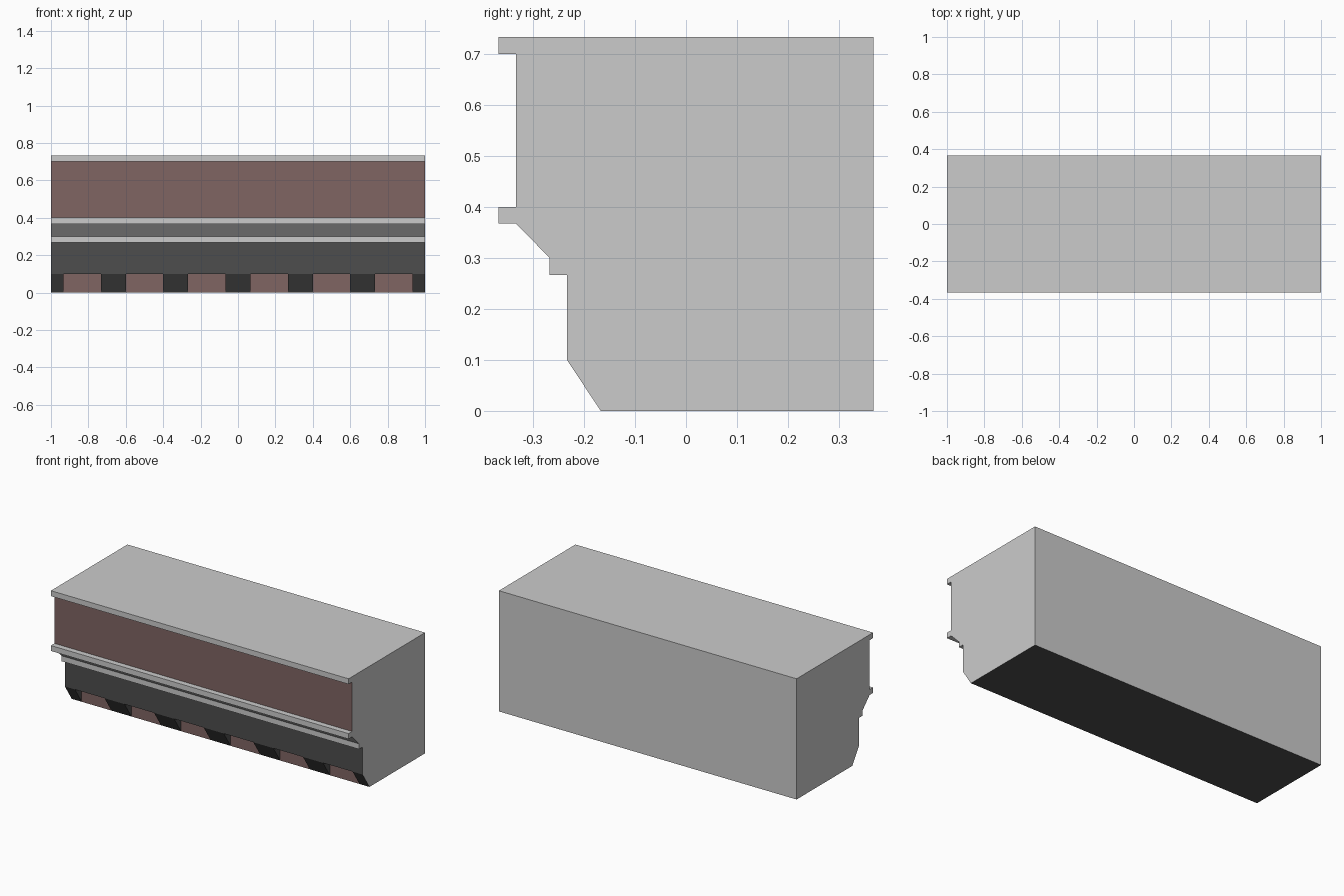
import bpy, bmesh

if "Cube" in bpy.data.objects:
    bpy.data.objects.remove(bpy.data.objects["Cube"])


def material(name, rgb):
    m = bpy.data.materials.new(name)
    m.diffuse_color = (*rgb, 1)
    m.use_nodes = True
    m.node_tree.nodes["Principled BSDF"].inputs["Base Color"].default_value = m.diffuse_color
    return m


STONE = material("grey_stone", (0.8, 0.8, 0.8))
DARK = material("dark_trim", (0.075, 0.075, 0.075))
BROWN = material("brown_panel", (0.216, 0.13, 0.123))
MATS = [STONE, DARK, BROWN]


def prism(name, profile, x0, x1, cap0=STONE, cap1=STONE):
    """Extrude (y, z, material of the edge to the next point) along x; None leaves a side open."""
    bm = bmesh.new()
    a = [bm.verts.new((x0, y, z)) for y, z, _ in profile]
    b = [bm.verts.new((x1, y, z)) for y, z, _ in profile]
    bm.faces.new(a[::-1]).material_index = MATS.index(cap0)
    bm.faces.new(b).material_index = MATS.index(cap1)
    n = len(profile)
    for i, (_, _, mat) in enumerate(profile):
        if mat:
            j = (i + 1) % n
            bm.faces.new((a[i], a[j], b[j], b[i])).material_index = MATS.index(mat)
    mesh = bpy.data.meshes.new(name)
    bm.to_mesh(mesh)
    bm.free()
    for m in MATS:
        mesh.materials.append(m)
    obj = bpy.data.objects.new(name, mesh)
    bpy.context.collection.objects.link(obj)
    return obj


# Moulded cornice block, profile counter-clockwise seen from +x
S, D, B = STONE, DARK, BROWN
prism("cornice_body", [
    (-0.167, 0, D), (0.367, 0, S), (0.367, 0.733, S),
    (-0.367, 0.733, S), (-0.367, 0.70, S),        # top lip
    (-0.333, 0.70, B), (-0.333, 0.40, S),         # brown frieze
    (-0.367, 0.40, S), (-0.367, 0.367, S),        # middle ledge
    (-0.333, 0.367, S), (-0.267, 0.30, S),        # sloped moulding
    (-0.267, 0.267, S), (-0.233, 0.267, D),       # dark band
    (-0.233, 0.10, D), (-0.167, 0.10, B),         # recessed brown panels
], -1, 1)

# Wedge brackets under the dark band, half-width at both ends
wedge = [(-0.167, 0, None), (-0.167, 0.10, None), (-0.233, 0.10, D)]
for i in range(7):
    x = -1 + i / 3
    prism(f"bracket_{i + 1}", wedge, max(x - 0.067, -1), min(x + 0.067, 1),
          S if i == 0 else D, S if i == 6 else D)
